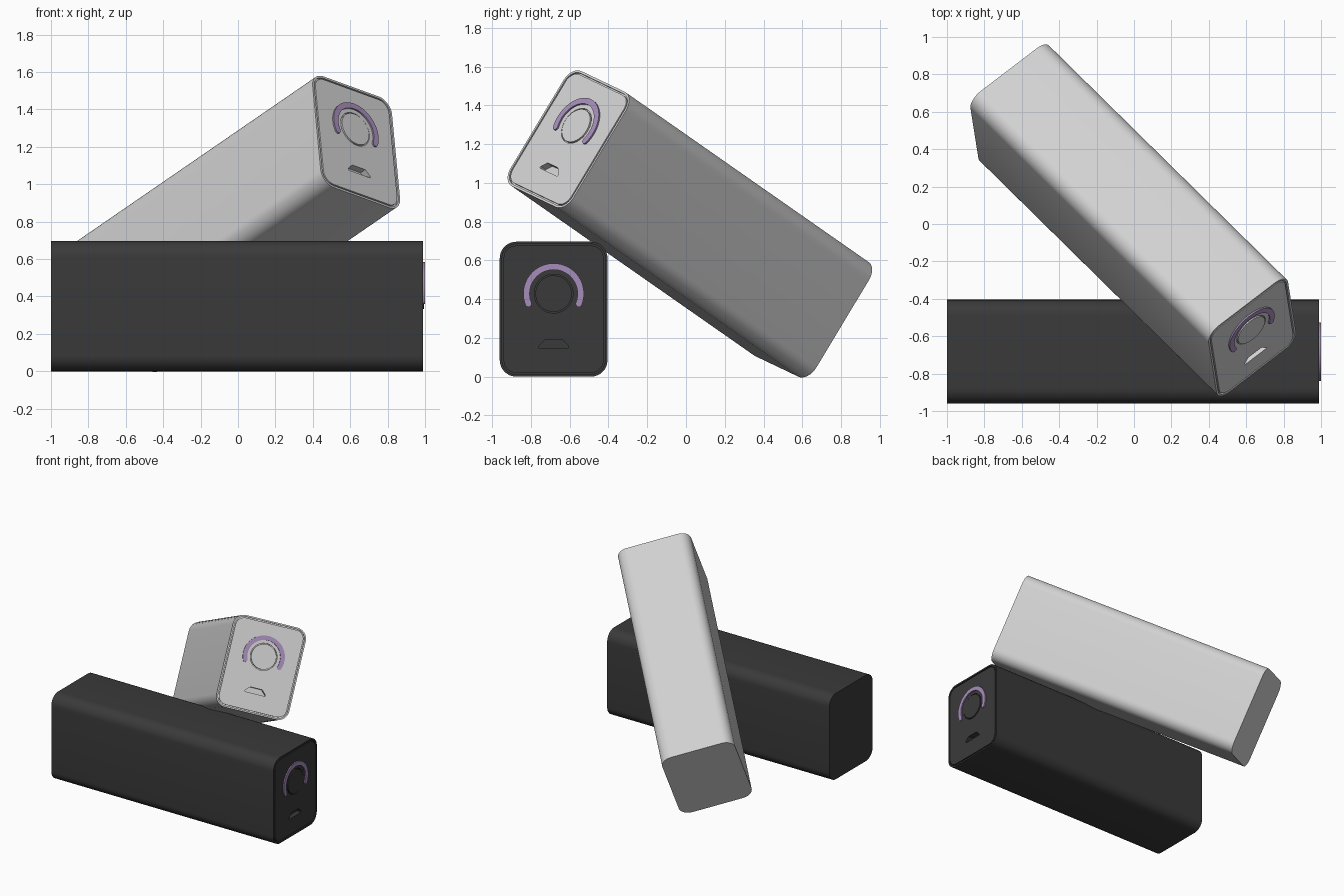
import bpy
import bmesh
from math import sin, cos, pi, radians
from mathutils import Matrix, Vector

cube = bpy.data.objects.get("Cube")
if cube:
    bpy.data.objects.remove(cube, do_unlink=True)

HALF_L, HALF_W, HALF_H, RADIUS = 0.995, 0.278, 0.348, 0.085
BUTTON_Z = 0.08


def material(name, rgb):
    mat = bpy.data.materials.new(name)
    mat.use_nodes = True
    mat.diffuse_color = (*rgb, 1)
    mat.node_tree.nodes["Principled BSDF"].inputs["Base Color"].default_value = (*rgb, 1)
    return mat


def arc(cy, cz, r, start, end, steps):
    angles = [radians(start + (end - start) * i / steps) for i in range(steps + 1)]
    return [(cy + r * cos(a), cz + r * sin(a)) for a in angles]


def rounded_rect(inset):
    """Outline in the y-z plane, shrunk by inset."""
    y, z = HALF_W - RADIUS, HALF_H - RADIUS
    corners = [(y, z, 0), (-y, z, 90), (-y, -z, 180), (y, -z, 270)]
    return [p for cy, cz, a in corners
            for p in arc(cy, cz, RADIUS - inset, a, a + 90, 8)]


def loft(name, sections, mat):
    """Closed solid through (x, outline) sections along x."""
    bm = bmesh.new()
    loops = [[bm.verts.new((x, y, z)) for y, z in outline] for x, outline in sections]
    n = len(loops[0])
    for a, b in zip(loops, loops[1:]):
        for i in range(n):
            j = (i + 1) % n
            bm.faces.new((a[i], a[j], b[j], b[i]))
    bm.faces.new(loops[0][::-1])
    bm.faces.new(loops[-1])
    bmesh.ops.recalc_face_normals(bm, faces=bm.faces)
    mesh = bpy.data.meshes.new(name)
    bm.to_mesh(mesh)
    bm.free()
    mesh.materials.append(mat)
    obj = bpy.data.objects.new(name, mesh)
    bpy.context.collection.objects.link(obj)
    return obj


def activate(obj):
    bpy.ops.object.select_all(action="DESELECT")
    obj.select_set(True)
    bpy.context.view_layer.objects.active = obj


def cut(obj, cutter):
    cutter.hide_render = True
    mod = obj.modifiers.new("cut", "BOOLEAN")
    mod.operation, mod.solver, mod.object = "DIFFERENCE", "EXACT", cutter
    activate(obj)
    bpy.ops.object.modifier_apply(modifier=mod.name)
    bpy.data.objects.remove(cutter, do_unlink=True)


def power_bank(prefix, body_mat, ring_mat, placement):
    # Shell with a thin rim and a groove around the end panel
    front, floor = HALF_L, HALF_L - 0.012
    steps = [(-front, 0), (front, 0), (front, 0.012), (floor, 0.012),
             (floor, 0.02), (front, 0.02)]
    shell = loft(prefix + "_shell", [(x, rounded_rect(i)) for x, i in steps], body_mat)

    # Button well and charging port
    well = arc(0, BUTTON_Z, 0.1, 0, 352.5, 47)
    cut(shell, loft("well_cutter", [(floor, well), (front + 0.1, well)], body_mat))
    port = [(-0.077, -0.2), (0.077, -0.2), (0.077, -0.19), (0.045, -0.158),
            (-0.045, -0.158), (-0.077, -0.19)]
    cut(shell, loft("port_cutter", [(front - 0.04, port), (front + 0.1, port)], body_mat))

    # Round button
    disc = arc(0, BUTTON_Z, 0.094, 0, 352.5, 47)
    button = loft(prefix + "_button", [(floor - 0.002, disc), (front + 0.004, disc)], body_mat)

    # Light ring: open arc with rounded ends
    low, high, mid, half = -22, 202, 0.14, 0.0165
    outline = arc(0, BUTTON_Z, mid + half, low, high, 48)
    for end, turn, inner in ((high, high, True), (low, low + 180, False)):
        cy, cz = arc(0, BUTTON_Z, mid, end, end, 1)[0]
        outline += arc(cy, cz, half, turn, turn + 180, 6)[1:-1]
        if inner:
            outline += arc(0, BUTTON_Z, mid - half, high, low, 48)
    ring = loft(prefix + "_light_ring", [(front - 0.004, outline), (front + 0.009, outline)],
                ring_mat)

    for obj in (shell, button, ring):
        activate(obj)
        bpy.ops.object.shade_smooth_by_angle(angle=radians(30))
        obj.matrix_world = placement


charcoal = material("charcoal", (0.042, 0.042, 0.042))
silver = material("light_grey", (0.64, 0.64, 0.64))
lilac = material("lilac", (0.38, 0.27, 0.49))

# Dark pack lies flat along x
power_bank("dark_pack", charcoal, lilac, Matrix.Translation((-0.005, -0.683, HALF_H)))

# Light pack leans across it
along = Vector((0.64, -0.63, 0.44)).normalized()
side = Vector((0.764, 0.582, -0.277))
side = (side - along * side.dot(along)).normalized()
tilt = Matrix((along, side, along.cross(side))).transposed().to_4x4()
power_bank("light_pack", silver, lilac, Matrix.Translation((-0.004, 0.02, 0.788)) @ tilt)
